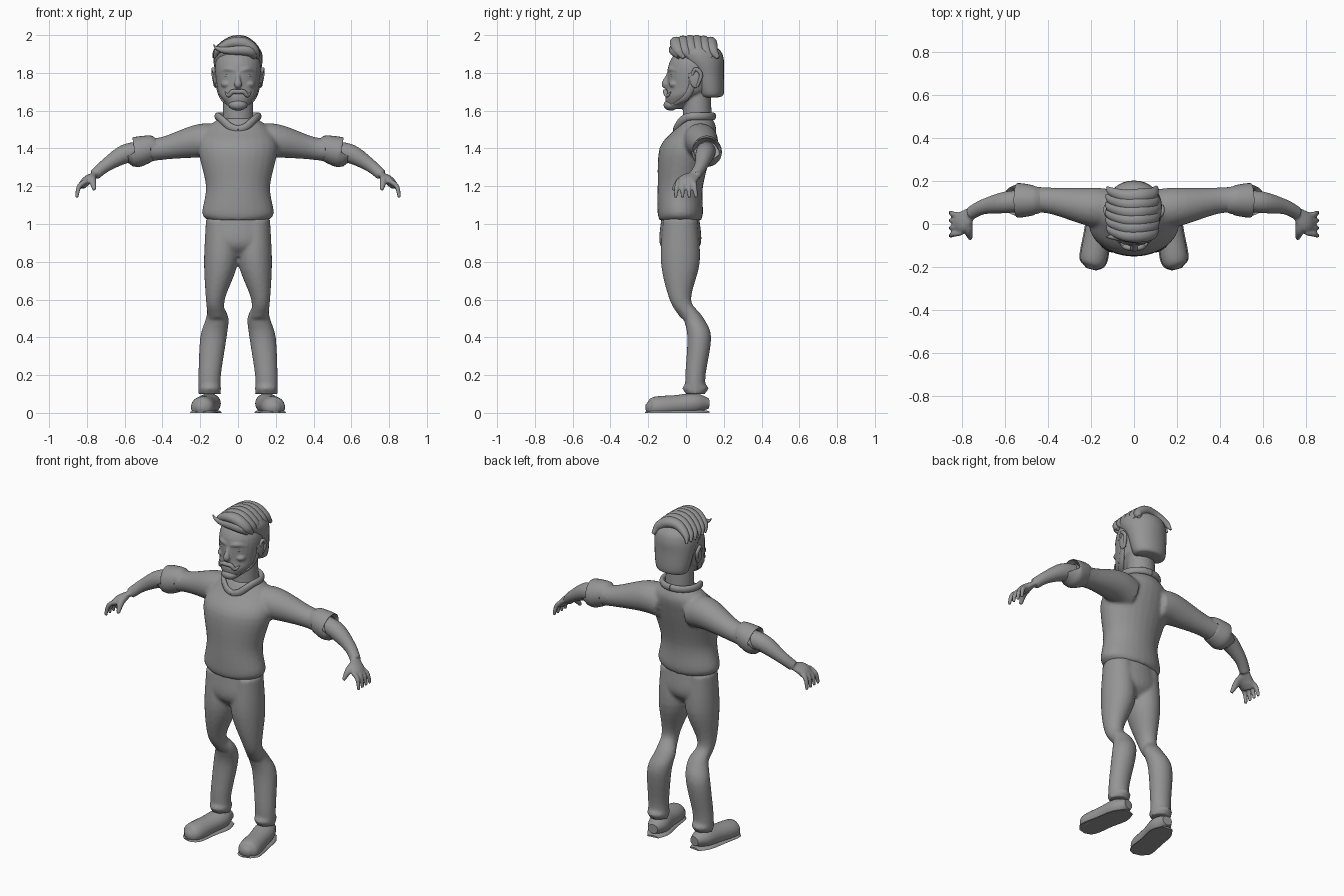
import bpy, bmesh, math
from mathutils import Vector

if "Cube" in bpy.data.objects:
    bpy.data.objects.remove(bpy.data.objects["Cube"], do_unlink=True)

colour = (0.3, 0.3, 0.3, 1)
grey = bpy.data.materials.new("clay grey")
grey.use_nodes = True
grey.diffuse_color = colour
grey.node_tree.nodes["Principled BSDF"].inputs["Base Color"].default_value = colour

ACROSS, DEPTH, UP = Vector((1, 0, 0)), Vector((0, 1, 0)), Vector((0, 0, 1))
BOTH, ONE = (1, -1), (1,)


def smooth_path(rings, steps=5):
    """Catmull-Rom curve through vectors of any length."""
    points = [Vector(ring) for ring in rings]
    first = points[0] * 2 - points[1]
    last = points[-1] * 2 - points[-2]
    points = [first, *points, last]
    path = []
    for before, start, end, after in zip(points, points[1:], points[2:], points[3:]):
        tangent_in, tangent_out = (end - before) / 2, (after - start) / 2
        for step in range(steps):
            t = step / steps
            ease = t * t * (3 - 2 * t)
            path.append(start.lerp(end, ease) + tangent_in * t * (1 - t) ** 2
                        - tangent_out * t * t * (1 - t))
    path.append(points[-2])
    return path


def loft(bm, rings, along, sides, count=28):
    """Skin ellipses (x, y, z, radius, radius); level ones if along is None."""
    path = smooth_path(rings)
    centres = [Vector(ring[:3]) for ring in path]
    for side in sides:
        loops = []
        for i, (centre, ring) in enumerate(zip(centres, path)):
            u, v = ACROSS, DEPTH
            if along:
                after = centres[min(i + 1, len(centres) - 1)]
                tangent = (after - centres[max(i - 1, 0)]).normalized()
                u = (along - tangent * along.dot(tangent)).normalized()
                v = tangent.cross(u)
            loop = []
            for k in range(count):
                angle = math.tau * k / count
                spot = centre + u * ring[3] * math.cos(angle) + v * ring[4] * math.sin(angle)
                loop.append(bm.verts.new((spot.x * side, spot.y, max(spot.z, 0))))
            loops.append(loop)
        for lower, upper in zip(loops, loops[1:]):
            for k in range(count):
                bm.faces.new((lower[k], lower[k - 1], upper[k - 1], upper[k]))
        bm.faces.new(loops[0])
        bm.faces.new(loops[-1])


def column(bm, rings):
    """Central upright form from (height, depth, half width, half depth)."""
    loft(bm, [(0, y, z, wide, deep) for z, y, wide, deep in rings], None, ONE)


def tube(bm, points, along=DEPTH, flat=1, sides=BOTH):
    """Tapering limb from (x, y, z, radius), mirrored unless told otherwise."""
    loft(bm, [(x, y, z, r, r * flat) for x, y, z, r in points], along, sides)


def ball(bm, centre, size, sides=BOTH):
    for side in sides:
        made = bmesh.ops.create_uvsphere(bm, u_segments=20, v_segments=12, radius=1)
        for vert in made["verts"]:
            x, y, z = (c + s * q for c, s, q in zip(centre, size, vert.co))
            vert.co = (x * side, y, z)


def finish(name, bm, voxel=None):
    """Make the object; a voxel size fuses its pieces into one skin."""
    bmesh.ops.recalc_face_normals(bm, faces=bm.faces)
    mesh = bpy.data.meshes.new(name)
    bm.to_mesh(mesh)
    bm.free()
    mesh.materials.append(grey)
    part = bpy.data.objects.new(name, mesh)
    bpy.context.collection.objects.link(part)
    bpy.ops.object.select_all(action='DESELECT')
    part.select_set(True)
    bpy.context.view_layer.objects.active = part
    bpy.ops.object.shade_smooth_by_angle(angle=math.radians(50))
    if voxel:
        fuse = part.modifiers.new("fuse", 'REMESH')
        fuse.mode, fuse.voxel_size, fuse.use_smooth_shade = 'VOXEL', voxel, True
        relax = part.modifiers.new("relax", 'SMOOTH')
        relax.factor, relax.iterations = 0.5, 4


# Sweater: trunk and sleeves
bm = bmesh.new()
column(bm, [(1.02, -.03, .16, .11), (1.06, -.03, .19, .12), (1.2, -.03, .17, .12),
            (1.4, 0, .21, .14), (1.5, .05, .17, .11), (1.56, .06, .1, .08)])
tube(bm, [(.1, .07, 1.43, .09), (.2, .08, 1.44, .09), (.4, .11, 1.4, .06), (.52, .11, 1.39, .07)])
finish("sweater", bm, .01)

# Rolled sleeve cuffs
bm = bmesh.new()
tube(bm, [(.46, .11, 1.4, .06), (.47, .11, 1.4, .07), (.54, .11, 1.38, .08), (.55, .11, 1.38, .06)])
finish("sleeve_cuffs", bm)

# Collar dipping to a V at the throat
bm = bmesh.new()
turns = [math.pi * k / 8 for k in range(9)]
tube(bm, [(.11 * math.sin(w), .045 - .1 * math.cos(w), 1.57 - .07 * max(math.cos(w), 0) ** 3, .02)
          for w in turns], along=UP, flat=.7)
finish("collar", bm)

# Forearms, palms, fingers and thumbs
bm = bmesh.new()
wrist = (.76, .05, 1.26, .03)
tube(bm, [(.5, .11, 1.39, .05), (.6, .1, 1.37, .05), (.7, .08, 1.31, .035), wrist])
tube(bm, [wrist, (.8, .01, 1.23, .05), (.83, 0, 1.2, .04)], flat=.5)
for finger in range(4):
    y = .026 * finger - .04
    tube(bm, [(.8, y, 1.23, .013), (.84, y * 1.2, 1.2, .013), (.855, y * 1.4, 1.14, .009)])
tube(bm, [(.77, .02, 1.25, .02), (.77, -.03, 1.23, .02), (.76, -.07, 1.18, .01)], along=ACROSS)
finish("arms_and_hands", bm, .006)

# Trousers: pelvis, thighs and shins
bm = bmesh.new()
column(bm, [(1.04, -.03, .16, .1), (.9, -.03, .17, .11), (.83, -.03, .06, .06)])
tube(bm, [(.09, -.03, 1.02, .08), (.09, -.03, .8, .09), (.12, -.03, .6, .05), (.11, .03, .5, .05)],
     along=None, flat=1.15)
tube(bm, [(.12, 0, .57, .04), (.11, .04, .5, .06), (.13, .07, .4, .07), (.15, .05, .2, .06),
          (.15, .05, .1, .06)], along=None, flat=.9)
ball(bm, (.15, .05, .13), (.06, .07, .03))
finish("trousers", bm, .01)

# Shoes with thin soles
shoe = [(.14, .12, .05, .03), (.15, .05, .05, .06), (.17, -.05, .04, .06), (.19, -.17, .03, .06),
        (.2, -.21, .03, .02)]
bm = bmesh.new()
tube(bm, shoe, along=ACROSS, flat=.9)
finish("shoes", bm)
bm = bmesh.new()
tube(bm, [(x, y, 0, r + .005) for x, y, z, r in shoe], along=ACROSS, flat=.3)
finish("soles", bm)

# Head, neck, nose, brows and cheeks
bm = bmesh.new()
column(bm, [(1.5, .06, .08, .08), (1.7, .06, .08, .07)])
column(bm, [(1.61, -.06, .04, .04), (1.67, -.02, .09, .09), (1.72, .02, .11, .12),
            (1.85, .04, .12, .13), (1.95, .05, .07, .07)])
tube(bm, [(0, -.08, 1.82, .01), (0, -.1, 1.78, .01), (0, -.11, 1.74, .02), (0, -.1, 1.72, .01)],
     along=ACROSS, sides=ONE)
tube(bm, [(.01, -.09, 1.81, .01), (.05, -.08, 1.82, .013), (.09, -.04, 1.81, .01)], along=UP)
ball(bm, (.06, -.06, 1.74), (.03, .03, .02))
ball(bm, (0, -.1, 1.67), (.03, .01, .01), ONE)
finish("head", bm, .006)

# Ears with a raised rim
bm = bmesh.new()
ball(bm, (.12, .05, 1.77), (.01, .03, .05))
tube(bm, [(.12, .03, 1.78, .006), (.13, .05, 1.82, .01), (.13, .08, 1.79, .01), (.12, .06, 1.73, .008)],
     along=ACROSS)
finish("ears", bm)

# Eyes
bm = bmesh.new()
ball(bm, (.05, -.07, 1.785), (.02, .015, .01))
finish("eyes", bm)

# Curled moustache
bm = bmesh.new()
tube(bm, [(0, -.11, 1.7, .012), (.03, -.11, 1.7, .012), (.05, -.1, 1.68, .01), (.07, -.08, 1.7, .002)],
     along=UP)
finish("moustache", bm)

# Chin beard and sideburns
bm = bmesh.new()
ball(bm, (0, -.08, 1.63), (.05, .04, .03), ONE)
tube(bm, [(.02, -.08, 1.62, .02), (.06, -.04, 1.64, .02), (.09, 0, 1.67, .02), (.11, .03, 1.73, .02),
          (.12, .03, 1.8, .02)], flat=.4)
finish("beard", bm, .006)

# Close-cropped back and sides
bm = bmesh.new()
column(bm, [(1.67, .13, .07, .04), (1.69, .13, .1, .07), (1.8, .11, .12, .09), (1.87, .08, .13, .12),
            (1.92, .06, .12, .12), (1.96, .05, .07, .07)])
finish("hair_back", bm)

# Locks swept over the crown, then the upturned quiff
bm = bmesh.new()
for lock in range(6):
    y = .036 * lock - .05
    arch = math.sin(math.pi * (lock + 1) / 7)
    reach = .1 + .01 * arch
    crest = 1.95 + .015 * arch
    tube(bm, [(reach, y + .04, 1.88, .01), (reach - .02, y + .01, 1.92, .03), (.03, y, crest, .035),
              (-.04, y, crest, .03), (-reach, y + .02, 1.92, .02), (-reach - .02, y + .04, 1.88, .006)],
         flat=.9, sides=ONE)
tube(bm, [(.09, -.03, 1.89, .02), (.05, -.06, 1.92, .03), (-.06, -.06, 1.92, .02),
          (-.11, -.06, 1.93, .01), (-.13, -.06, 1.95, .002)], sides=ONE)
finish("hair_locks", bm)
